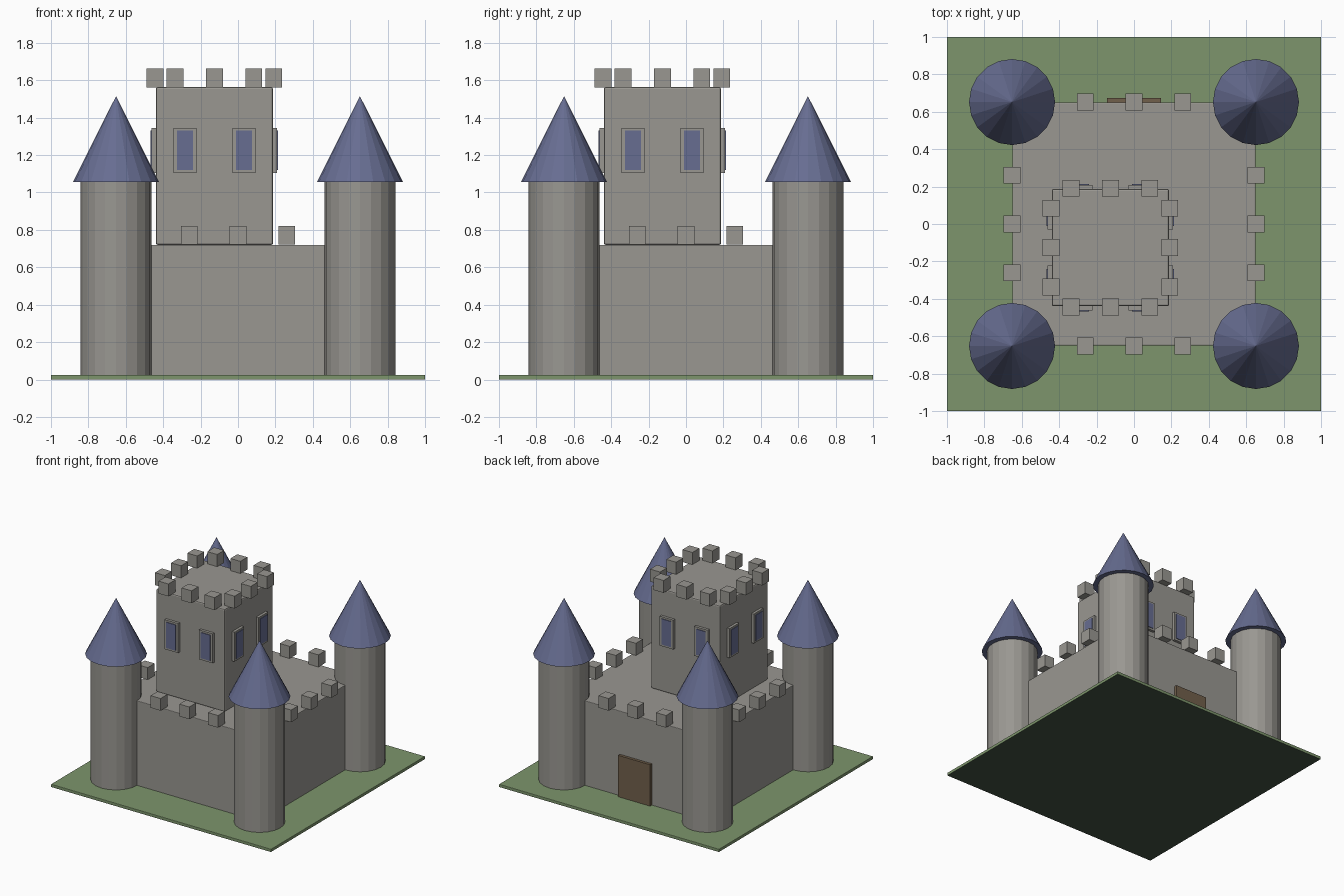
import bpy
import math

if "Cube" in bpy.data.objects:
    bpy.data.objects.remove(bpy.data.objects["Cube"])


def material(name, rgb):
    m = bpy.data.materials.new(name)
    m.diffuse_color = (*rgb, 1)
    m.use_nodes = True
    m.node_tree.nodes["Principled BSDF"].inputs["Base Color"].default_value = m.diffuse_color
    return m


STONE = material("grey stone", (0.32, 0.31, 0.285))
ROOF = material("slate blue", (0.135, 0.153, 0.285))
GRASS = material("grass green", (0.205, 0.30, 0.15))
EARTH = material("dark green earth", (0.055, 0.085, 0.055))
WOOD = material("brown wood", (0.165, 0.115, 0.07))


def box(name, lo, hi, mat, bevel=0.0):
    """Axis-aligned box between two corners."""
    bpy.ops.mesh.primitive_cube_add(size=1, location=[(a + b) / 2 for a, b in zip(lo, hi)])
    ob = bpy.context.object
    ob.name = name
    ob.scale = [b - a for a, b in zip(lo, hi)]
    bpy.ops.object.transform_apply(location=False, rotation=False, scale=True)
    ob.data.materials.append(mat)
    if bevel:
        mod = ob.modifiers.new("edge", 'BEVEL')
        mod.width = bevel
        mod.segments = 2
    return ob


def side_box(name, centre, side, along, out, size, z, mat):
    """Box on one of four sides: 'along' runs along the wall, 'out' = (inner, outer)."""
    a = side * math.pi / 2
    c, s = round(math.cos(a)), round(math.sin(a))
    pts = [(c * o - s * t + centre, s * o + c * t + centre)
           for o, t in ((out[0], along - size / 2), (out[1], along + size / 2))]
    xs, ys = sorted(p[0] for p in pts), sorted(p[1] for p in pts)
    return box(name, (xs[0], ys[0], z[0]), (xs[1], ys[1], z[1]), mat)


# Ground plate with a dark underside, main block and keep
ground = box("ground", (-1, -1, 0), (1, 1, 0.025), GRASS, 0.004)
ground.data.materials.append(EARTH)
for f in ground.data.polygons:
    f.material_index = 1 if f.normal.z < -0.5 else 0
box("main_wall", (-0.65, -0.65, 0.004), (0.65, 0.65, 0.72), STONE, 0.005)
KC, KH = -0.126, 0.3135
box("keep", (KC - KH, KC - KH, 0.72), (KC + KH, KC + KH, 1.563), STONE, 0.01)

# Corner towers with cone roofs
for sx in (-1, 1):
    for sy in (-1, 1):
        x, y = 0.652 * sx, 0.652 * sy
        bpy.ops.mesh.primitive_cylinder_add(vertices=20, radius=0.19, depth=1.052,
                                            location=(x, y, 0.53),
                                            rotation=(0, 0, math.pi / 2))
        tower = bpy.context.object
        tower.name = "tower"
        tower.data.materials.append(STONE)
        bpy.ops.mesh.primitive_cone_add(vertices=20, radius1=0.23, radius2=0, depth=0.459,
                                        location=(x, y, 1.2855))
        roof = bpy.context.object
        roof.name = "tower_roof"
        roof.data.materials.append(ROOF)

# Battlements and keep windows on all four sides
for side in range(4):
    for k in (-1, 0, 1):
        side_box("wall_merlon", 0, side, 0.261 * k, (0.607, 0.697), 0.09,
                 (0.722, 0.822), STONE)
        side_box("keep_merlon", KC, side, 0.21 * k, (0.272, 0.362), 0.09,
                 (1.561, 1.663), STONE)
    for k in (-1, 1):
        side_box("window_frame", KC, side, 0.157 * k, (0.30, KH + 0.022), 0.123,
                 (1.104, 1.346), STONE)
        side_box("window_pane", KC, side, 0.157 * k, (KH + 0.021, KH + 0.027), 0.086,
                 (1.12, 1.331), ROOF)

# Door in the back wall
box("door", (-0.145, 0.63, 0.01), (0.145, 0.673, 0.365), WOOD)
